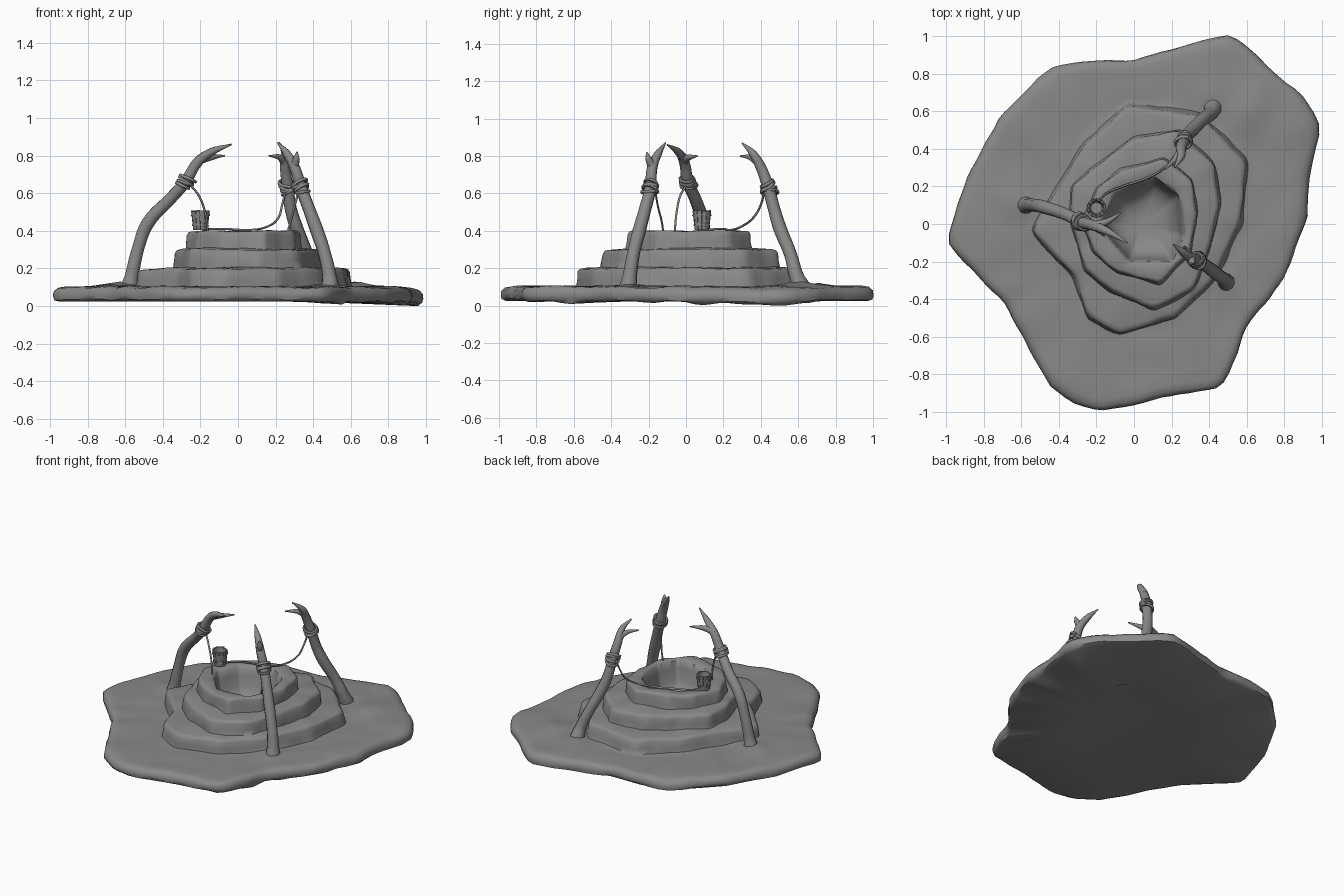
import bpy, bmesh, math, random
from mathutils import Vector, noise

random.seed(4)
if "Cube" in bpy.data.objects:
    bpy.data.objects.remove(bpy.data.objects["Cube"])

grey = bpy.data.materials.new("stone_grey")
grey.use_nodes = True
SHADE = (0.25, 0.25, 0.25, 1)
grey.diffuse_color = SHADE
grey.node_tree.nodes["Principled BSDF"].inputs["Base Color"].default_value = SHADE


def add_mesh(name, bm, angle=40):
    bmesh.ops.recalc_face_normals(bm, faces=bm.faces)
    me = bpy.data.meshes.new(name)
    bm.to_mesh(me)
    bm.free()
    me.materials.append(grey)
    ob = bpy.data.objects.new(name, me)
    bpy.context.collection.objects.link(ob)
    bpy.ops.object.select_all(action='DESELECT')
    ob.select_set(True)
    bpy.context.view_layer.objects.active = ob
    bpy.ops.object.shade_smooth_by_angle(angle=math.radians(angle))
    return ob


def tube(name, points, radii, sides=2, steps=5):
    """Tapered tube through points, turned into a mesh."""
    cu = bpy.data.curves.new(name, 'CURVE')
    cu.dimensions = '3D'
    cu.bevel_depth, cu.bevel_resolution, cu.resolution_u = 1, sides, steps
    cu.use_fill_caps = True
    sp = cu.splines.new('BEZIER')
    sp.bezier_points.add(len(points) - 1)
    for i, (bp, p) in enumerate(zip(sp.bezier_points, points)):
        bp.co = p
        bp.handle_left_type = bp.handle_right_type = 'AUTO'
        bp.radius = radii[i] if isinstance(radii, (list, tuple)) else radii
    tmp = bpy.data.objects.new(name + "_path", cu)
    bpy.context.collection.objects.link(tmp)
    bpy.context.view_layer.update()
    me = bpy.data.meshes.new_from_object(
        tmp.evaluated_get(bpy.context.evaluated_depsgraph_get()))
    bpy.data.objects.remove(tmp)
    bm = bmesh.new()
    bm.from_mesh(me)
    bpy.data.meshes.remove(me)
    return add_mesh(name, bm, 60)


# --- Stepped stone mound: one loft through angular outlines ---
N = 120
CX, CY = 0.05, 0.0


def radial(outline):
    """Distance to the outline from the centre for N equal angles."""
    pts = [Vector((x - CX, y - CY)) for x, y in outline]
    out = []
    for k in range(N):
        a = 2 * math.pi * k / N
        d = Vector((math.cos(a), math.sin(a)))
        best = 0
        for p, q in zip(pts, pts[1:] + pts[:1]):
            e = q - p
            den = d.x * e.y - d.y * e.x
            if abs(den) < 1e-9:
                continue
            t = (p.x * e.y - p.y * e.x) / den
            s = (p.x * d.y - p.y * d.x) / den
            if t > 0 and -1e-6 <= s <= 1 + 1e-6:
                best = max(best, t)
        out.append(best)
    return [(out[k - 1] + 4 * out[k] + out[(k + 1) % N]) / 6 for k in range(N)]


ground = radial([(-1, -.1), (-.89, .24), (-.72, .56), (-.45, .83), (-.24, .87), (0, .87),
                 (.27, .95), (.5, 1.01), (.6, .95), (.75, .8), (.9, .68), (1, .52),
                 (.93, .26), (.92, .02), (.79, -.31), (.59, -.55), (.56, -.67),
                 (.47, -.87), (.22, -.91), (-.18, -1), (-.33, -.95), (-.45, -.86), (-.69, -.42)])
step1 = radial([(-.55, -.04), (-.28, .41), (-.04, .64), (.35, .59), (.61, .33), (.57, 0),
                (.43, -.3), (.22, -.5), (-.08, -.59), (-.25, -.5), (-.32, -.28)])
step2 = radial([(-.34, .01), (-.33, .21), (-.01, .46), (.24, .5), (.43, .32), (.46, .1),
                (.4, -.14), (.32, -.35), (.11, -.46), (-.13, -.36), (-.26, -.25)])
step3 = radial([(-.28, .01), (-.2, .19), (-.07, .29), (.16, .35), (.31, .24), (.34, .05),
                (.3, -.16), (.14, -.32), (-.09, -.26), (-.22, -.15)])
hole = radial([(-.17, .01), (-.1, .16), (.11, .25), (.24, .16), (.27, -.06),
               (.21, -.2), (-.03, -.2), (-.13, -.08)])


def scaled(ring, f):
    return [r * f for r in ring]


def mix(a, b, t):
    return [p + (q - p) * t for p, q in zip(a, b)]


rings = [(scaled(ground, f), z) for f, z in
         ((.5, .025), (.97, .025), (.995, .035), (1, .055), (.995, .08), (.975, .097), (.94, .103))]
rings += [(mix(scaled(ground, .94), step1, t), .103) for t in (.2, .4, .6, .8, .95)]
for ring, low in ((step1, .1), (step2, .2), (step3, .3)):
    rings += [(scaled(ring, f), low + dz) for f, dz in
              ((1.01, .005), (.995, .04), (.985, .08), (.965, .095), (.93, .1))]
rings += [(scaled(hole, f), z) for f, z in
          ((1.08, .4), (1, .39), (.95, .34), (.88, .26), (.75, .21), (.5, .18), (.2, .17))]

LUMPS = ((-.64, .1, .03), (.62, .6, .03), (.48, -.32, .015), (.4, .72, .02), (-.7, -.1, .012))
bm = bmesh.new()
loops = []
for radii, z in rings:
    loop = []
    for k, r in enumerate(radii):
        a = 2 * math.pi * k / N
        x, y, h = CX + r * math.cos(a), CY + r * math.sin(a), z
        n = noise.noise(Vector((x * 7, y * 7, z * 9)))
        if z > .03:                                    # weathered surface
            h += n * .009
            x += noise.noise(Vector((x * 11, y * 11, z * 15 + 5))) * .008
            y += noise.noise(Vector((x * 11, y * 11, z * 15 + 9))) * .008
            if z < .11:
                h += sum(w * math.exp(-((x - u) ** 2 + (y - v) ** 2) / .009) for u, v, w in LUMPS)
        if z < .11 and x > .85:                        # slab sinks at its far edge
            h -= (x - .85) * .15
        if z < .03:
            h = max(0, h - .02 * max(0, n + .3) * (x > .4) * (r > .5))
        loop.append(bm.verts.new((x, y, h)))
    loops.append(loop)
for a, b in zip(loops, loops[1:]):
    for k in range(N):
        j = (k + 1) % N
        bm.faces.new((a[k], a[j], b[j], b[k]))
bm.faces.new(loops[0])
bm.faces.new(loops[-1])
add_mesh("stone_mound", bm, 50)

# --- Forked branch posts: trunk path, side prong, lashing position ---
POSTS = {
    "right_post": ([(-.58, .1, .09), (-.565, .1, .16), (-.53, .1, .31), (-.48, .09, .44), (-.36, .05, .57),
                    (-.28, .01, .66), (-.21, -.01, .77), (-.14, -.04, .82), (-.035, -.1, .86)],
                   [(-.22, -.01, .77), (-.15, .01, .79), (-.07, .06, .8)]),
    "back_post": ([(.42, .62, .09), (.41, .59, .16), (.37, .56, .27), (.31, .5, .42), (.28, .47, .52),
                   (.265, .44, .63), (.25, .4, .74), (.25, .36, .81), (.215, .3, .87)],
                  [(.255, .41, .73), (.23, .36, .785), (.165, .29, .8)]),
    "left_post": ([(.49, -.31, .09), (.485, -.3, .16), (.46, -.28, .28), (.42, -.25, .4), (.38, -.22, .51),
                   (.335, -.19, .63), (.3, -.18, .74), (.26, -.15, .81), (.21, -.11, .87)],
                  [(.3, -.18, .74), (.31, -.2, .785), (.315, -.21, .82)]),
}
THICK = [.05, .038, .034, .036, .033, .032, .028, .021, .004]
for name, (trunk, prong) in POSTS.items():
    tube(name, trunk, THICK, sides=3)
    tube(name + "_prong", prong, [.024, .018, .004], sides=3)
    # rope lashing wound around the post
    axis = (Vector(trunk[6]) - Vector(trunk[4])).normalized()
    u = axis.orthogonal().normalized()
    v = axis.cross(u)
    mid = Vector(trunk[5])
    for i in range(4):
        tilt = random.uniform(-.02, .02)
        shift = axis * (i - 1.5) * .016
        wrap = []
        for k in range(13):
            a = 2 * math.pi * k / 12
            rr = .038 + .004 * math.sin(a * 2 + i)
            wrap.append(mid + shift + u * rr * math.cos(a) + v * rr * math.sin(a)
                        + axis * tilt * math.sin(a))
        tube(f"{name}_lashing_{i + 1}", wrap, .009, sides=1, steps=2)

# --- Hanging ropes ---
tube("right_rope", [(-.25, 0, .64), (-.21, -.03, .59), (-.175, -.05, .5), (-.16, -.06, .4)], .006, 1)
tube("left_rope", [(.325, -.165, .62), (.3, -.15, .53), (.28, -.13, .45), (.26, -.12, .38)], .006, 1)
tube("bucket_rope", [(.255, .42, .62), (.235, .4, .54), (.215, .36, .47), (.15, .29, .42), (.06, .24, .405),
                     (-.06, .2, .41), (-.15, .16, .41), (-.19, .12, .405)], .006, 1)

# --- Small wooden bucket made of staves ---
BX, BY, BZ = -.2, .085, .405
bm = bmesh.new()
STAVES = 12
for s in range(STAVES):
    top = .1 + random.uniform(-.004, .006)
    a0, a1 = (2 * math.pi * (s + e) / STAVES for e in (.04, .96))
    corners = [bm.verts.new((BX + r * math.cos(a), BY + r * math.sin(a), BZ + z))
               for z, ro in ((0, .038), (top, .05)) for r, a in
               ((ro, a0), (ro, a1), (ro - .009, a1), (ro - .009, a0))]
    for f in ((0, 1, 2, 3), (4, 5, 6, 7), (0, 1, 5, 4), (1, 2, 6, 5), (2, 3, 7, 6), (3, 0, 4, 7)):
        bm.faces.new([corners[i] for i in f])
base = [bm.verts.new((BX + .036 * math.cos(2 * math.pi * k / STAVES),
                      BY + .036 * math.sin(2 * math.pi * k / STAVES), BZ + .008)) for k in range(STAVES)]
bm.faces.new(base)
add_mesh("bucket_staves", bm, 30)
for label, z, r in (("lower", .025, .042), ("upper", .078, .048)):
    hoop = [(BX + r * math.cos(math.pi * k / 6), BY + r * math.sin(math.pi * k / 6), BZ + z)
            for k in range(13)]
    tube(f"bucket_{label}_hoop", hoop, .004, 1, 2)
